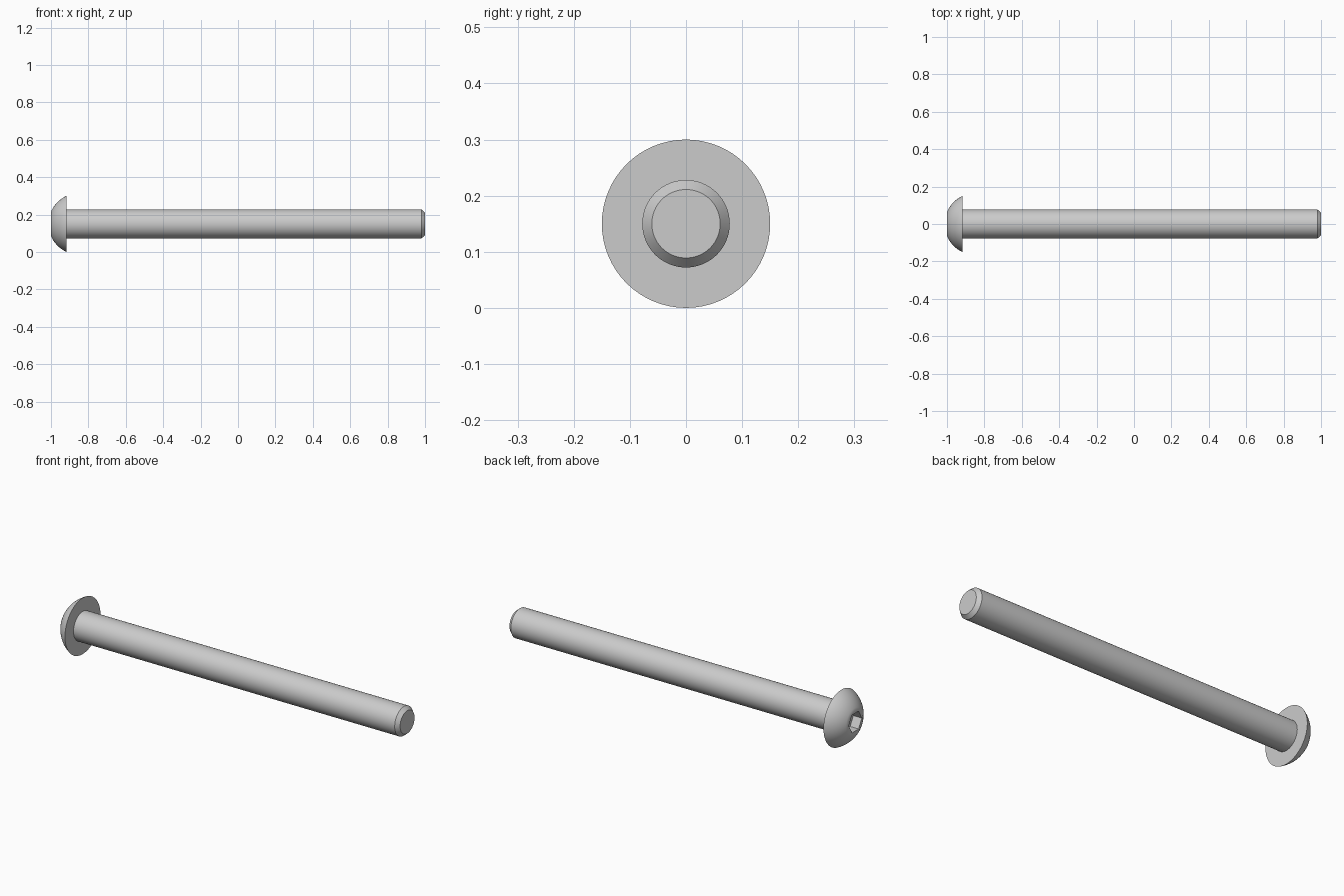
import bpy, bmesh, math
from mathutils import Vector

if "Cube" in bpy.data.objects:
    bpy.data.objects.remove(bpy.data.objects["Cube"])

AXIS_Z = 0.15
SEG = 64
HEX_R = 0.055      # socket corner radius
DEPTH = 0.05       # socket depth
UNDER = -0.917     # underside of the head


def ring(bm, x, r, n=SEG):
    return [bm.verts.new((x, r * math.cos(2 * math.pi * i / n),
                          AXIS_Z + r * math.sin(2 * math.pi * i / n))) for i in range(n)]


def bridge(bm, a, b):
    n = len(a)
    for i in range(n):
        bm.faces.new((a[i], a[(i + 1) % n], b[(i + 1) % n], b[i]))


def revolve(bm, profile):
    rings = [ring(bm, x, r) for x, r in profile]
    for a, b in zip(rings, rings[1:]):
        bridge(bm, a, b)
    return rings


bm = bmesh.new()

# Domed head profile, flat underside, shank and chamfered tip
cx, R = -0.848, 0.165
a0, a1 = math.asin(0.064 / R), math.asin(0.15 / R)
dome = []
for i in range(13):
    a = a0 + (a1 - a0) * i / 12
    dome.append((cx - R * math.cos(a), R * math.sin(a)))
dome[0], dome[-1] = (-1.0, 0.064), (UNDER, 0.15)
profile = dome + [(UNDER, 0.078), (0.98, 0.078), (1.0, 0.061)]
rings = revolve(bm, profile)
bm.faces.new(rings[-1])

# Hex socket sunk into the flat of the head
mouth = ring(bm, -1.0, HEX_R, 6)
floor = ring(bm, -1.0 + DEPTH, HEX_R, 6)
bridge(bm, mouth, floor)
bm.faces.new(floor)

# Flat annulus between the round rim and the hexagonal mouth
edges = [bm.edges.get((loop[i], loop[(i + 1) % len(loop)]))
         for loop in (rings[0], mouth) for i in range(len(loop))]
bmesh.ops.triangle_fill(bm, edges=edges, use_beauty=True, normal=Vector((-1, 0, 0)))
bmesh.ops.recalc_face_normals(bm, faces=bm.faces)

mesh = bpy.data.meshes.new("button_head_screw")
bm.to_mesh(mesh)
bm.free()
screw = bpy.data.objects.new("button_head_screw", mesh)
bpy.context.collection.objects.link(screw)
bpy.context.view_layer.objects.active = screw
screw.select_set(True)
bpy.ops.object.shade_smooth_by_angle(angle=math.radians(25))
